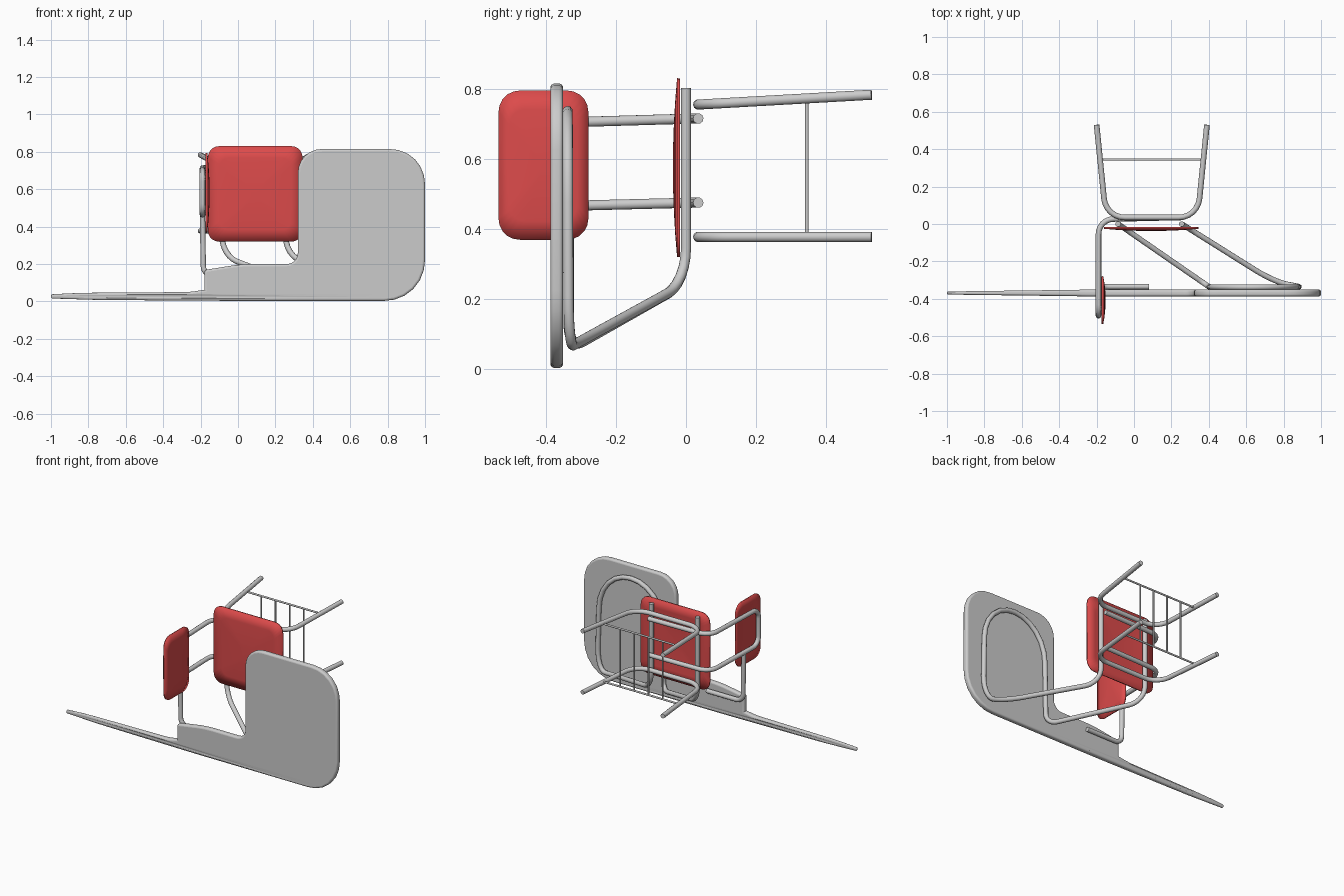
import bpy, math
from mathutils import Vector

if "Cube" in bpy.data.objects:
    bpy.data.objects.remove(bpy.data.objects["Cube"])


def fillet(pts, closed=False, seg=6):
    """Round the corners of a path of (position, radius) points."""
    out = []
    n = len(pts)
    for i, (p, r) in enumerate(pts):
        p = Vector(p)
        if r == 0 or (not closed and i in (0, n - 1)):
            out.append(p)
            continue
        a, b = Vector(pts[i - 1][0]) - p, Vector(pts[(i + 1) % n][0]) - p
        p0 = p + a.normalized() * min(r, a.length * 0.5)
        p1 = p + b.normalized() * min(r, b.length * 0.5)
        for k in range(seg + 1):
            t = k / seg
            w = 1.35  # weight gives a nearly circular corner
            d = (1 - t) ** 2 + 2 * w * 0.55 * t * (1 - t) + t * t
            out.append((p0 * (1 - t) ** 2 + p * 2 * w * 0.55 * t * (1 - t) + p1 * t * t) / d)
    return out


def curve_object(name, pts, dims='3D', closed=False, **settings):
    cu = bpy.data.curves.new(name + "_path", 'CURVE')
    cu.dimensions = dims
    s = cu.splines.new('POLY')
    s.points.add(len(pts) - 1)
    for sp, p in zip(s.points, pts):
        sp.co = (*p, 1)
    s.use_cyclic_u = closed
    for key, val in settings.items():
        setattr(cu, key, val)
    tmp = bpy.data.objects.new(name + "_tmp", cu)
    bpy.context.collection.objects.link(tmp)
    deps = bpy.context.evaluated_depsgraph_get()
    me = bpy.data.meshes.new_from_object(tmp.evaluated_get(deps))
    bpy.data.objects.remove(tmp)
    ob = bpy.data.objects.new(name, me)
    bpy.context.collection.objects.link(ob)
    smooth(ob)
    return ob


def smooth(ob):
    bpy.ops.object.select_all(action='DESELECT')
    ob.select_set(True)
    bpy.context.view_layer.objects.active = ob
    bpy.ops.object.shade_smooth_by_angle(angle=math.radians(40))


def tube(name, pts, r=0.015):
    return curve_object(name, fillet(pts), bevel_depth=r, bevel_resolution=3,
                        use_fill_caps=True)


red = bpy.data.materials.new("red_panel")
red.diffuse_color = (0.72, 0.07, 0.07, 1)
red.use_nodes = True
red.node_tree.nodes["Principled BSDF"].inputs["Base Color"].default_value = red.diffuse_color


def panel(name, w, h, bow, to_world):
    """Thin dished red panel with rounded corners."""
    r = 0.06
    outline = fillet([((sx * w / 2, sy * h / 2, 0), r) for sx, sy in
                      ((-1, -1), (1, -1), (1, 1), (-1, 1))], True, 5)
    n = len(outline)
    verts, faces = [to_world(0, 0, bow)], []
    for k in (0.25, 0.5, 0.75, 1):
        verts += [to_world(p.x * k, p.y * k, bow * (1 - k * k)) for p in outline]
    for i in range(n):
        j = (i + 1) % n
        faces.append((0, 1 + i, 1 + j))
        for k in range(3):
            a, b = 1 + k * n, 1 + (k + 1) * n
            faces.append((a + i, b + i, b + j, a + j))
    me = bpy.data.meshes.new(name)
    me.from_pydata(verts, [], faces)
    me.materials.append(red)
    ob = bpy.data.objects.new(name, me)
    bpy.context.collection.objects.link(ob)
    mod = ob.modifiers.new("thickness", 'SOLIDIFY')
    mod.thickness, mod.offset = 0.009, 0
    smooth(ob)


# Seat and backrest
panel("seat", 0.505, 0.51, 0.012, lambda u, v, d: (0.092 + u, -0.021 - d, 0.575 + v))
panel("backrest", 0.255, 0.425, 0.013, lambda u, v, d: (-0.169 + d, -0.407 - u, 0.582 + v))

# Writing board with arm and long thin tail
outline = fillet([((x, z, 0), r) for x, z, r in (
    (-1, 0.016, 0.01), (-0.75, 0.008, 0.05), (0, 0.003, 0.1), (1, 0.003, 0.22),
    (1, 0.815, 0.19), (0.32, 0.815, 0.13), (0.32, 0.2, 0.06), (0.02, 0.2, 0.06),
    (-0.18, 0.168, 0.015), (-0.18, 0.062, 0), (-0.26, 0.05, 0.03),
    (-0.85, 0.046, 0.08), (-1, 0.038, 0.01))], True)
board = curve_object("writing_board", outline, '2D', True, fill_mode='BOTH',
                     extrude=0.006, bevel_depth=0.012, bevel_resolution=3, offset=-0.012)
for v in board.data.vertices:
    x, z, d = v.co
    k = 1 - 0.55 * max(0, (-x - 0.25) / 0.75)  # tail thins out toward its tip
    v.co = (x, -0.369 - d * k, z)

# Two U-shaped leg frames
for name, z0, z1 in (("lower_legs", 0.377, 0.377), ("upper_legs", 0.755, 0.783)):
    tube(name, [((-0.2, 0.53, z1), 0), ((-0.15, 0.035, z0), 0.1),
                ((0.34, 0.035, z0), 0.1), ((0.39, 0.53, z1), 0)])

# Book rack between the legs
for name, z in (("rack_rail_lower", 0.384), ("rack_rail_upper", 0.768)):
    tube(name, [((-0.178, 0.345, z), 0), ((0.368, 0.345, z), 0)], 0.006)
for i in range(4):
    x = -0.07 + i * 0.104
    tube(f"rack_bar_{i + 1}", [((x, 0.345, 0.384), 0), ((x, 0.345, 0.768), 0)], 0.005)

# Backrest loop running behind the seat
tube("backrest_frame", [
    ((0.25, 0.035, 0.475), 0), ((-0.19, 0.025, 0.475), 0.08), ((-0.19, -0.49, 0.462), 0.06),
    ((-0.19, -0.49, 0.7), 0.06), ((-0.19, 0.025, 0.715), 0.08), ((0.25, 0.035, 0.715), 0)])

# Main frame: seat uprights, slanted struts and loop under the board
tube("main_frame", [
    ((-0.085, 0, 0.802), 0), ((-0.085, 0, 0.245), 0.1), ((0.4, -0.335, 0.055), 0.07),
    ((0.41, -0.338, 0.736), 0.26), ((0.87, -0.338, 0.736), 0.26),
    ((0.885, -0.335, 0.06), 0.15), ((0.75, -0.31, 0.075), 0.12),
    ((0.255, 0, 0.245), 0.1), ((0.255, 0, 0.802), 0)])

# Arm support between backrest frame and board
tube("arm_support", [((-0.19, -0.335, 0.468), 0), ((-0.185, -0.335, 0.14), 0.05),
                     ((0.08, -0.335, 0.14), 0)])
